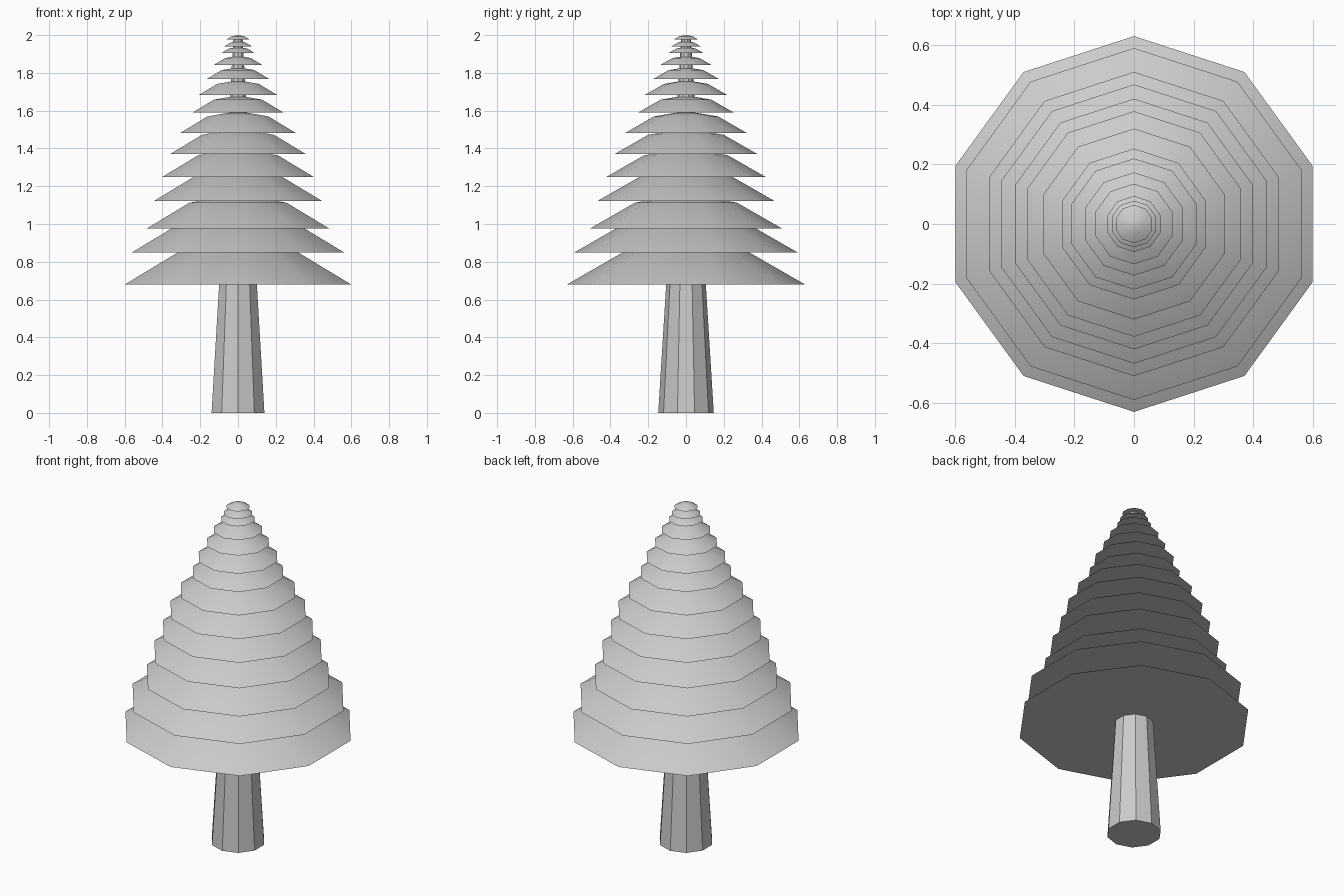
import bpy, bmesh, math

if "Cube" in bpy.data.objects:
    bpy.data.objects.remove(bpy.data.objects["Cube"])

SIDES = 10


def lathe(name, profile, smooth):
    """Closed ten-sided solid from (radius, z) points, bottom to top."""
    bm = bmesh.new()
    rings = []
    for r, z in profile:
        if r == 0:
            rings.append([bm.verts.new((0, 0, z))])
        else:
            angles = [math.pi / 2 + math.tau * i / SIDES for i in range(SIDES)]
            rings.append([bm.verts.new((r * math.cos(a), r * math.sin(a), z)) for a in angles])
    for low, high in zip(rings, rings[1:]):
        for i in range(SIDES):
            j = (i + 1) % SIDES
            if len(high) == 1:
                bm.faces.new((low[i], low[j], high[0]))
            else:
                bm.faces.new((low[i], low[j], high[j], high[i]))
    bm.faces.new(rings[0][::-1])
    if len(rings[-1]) > 1:
        bm.faces.new(rings[-1])
    bmesh.ops.recalc_face_normals(bm, faces=bm.faces)
    mesh = bpy.data.meshes.new(name)
    bm.to_mesh(mesh)
    bm.free()
    obj = bpy.data.objects.new(name, mesh)
    bpy.context.collection.objects.link(obj)
    if smooth:
        bpy.ops.object.select_all(action='DESELECT')
        obj.select_set(True)
        bpy.context.view_layer.objects.active = obj
        bpy.ops.object.shade_smooth_by_angle(angle=math.radians(40))
    return obj


# Tapered trunk running up through the tiers
lathe("trunk", [(0.147, 0), (0.105, 0.68), (0.026, 1.98)], False)

# Foliage tiers: rim height and rim radius
tiers = [(0.68, 0.63), (0.85, 0.59), (0.975, 0.51), (1.122, 0.468), (1.25, 0.42),
         (1.37, 0.378), (1.483, 0.32), (1.59, 0.253), (1.682, 0.22), (1.768, 0.173),
         (1.842, 0.135), (1.904, 0.094), (1.94, 0.078), (1.977, 0.064)]
for n, (z, r) in enumerate(tiers, 1):
    top = min(z + 0.335 * r, 2.0)
    lathe(f"foliage_tier_{n}", [(r, z), (0.53 * r, z + 0.27 * r), (0.2 * r, top - 0.01 * r), (0, top)], True)
    if n == len(tiers):
        # keep the tip exactly at full height
        bpy.context.object.data.vertices[-1].co.z = 2.0
